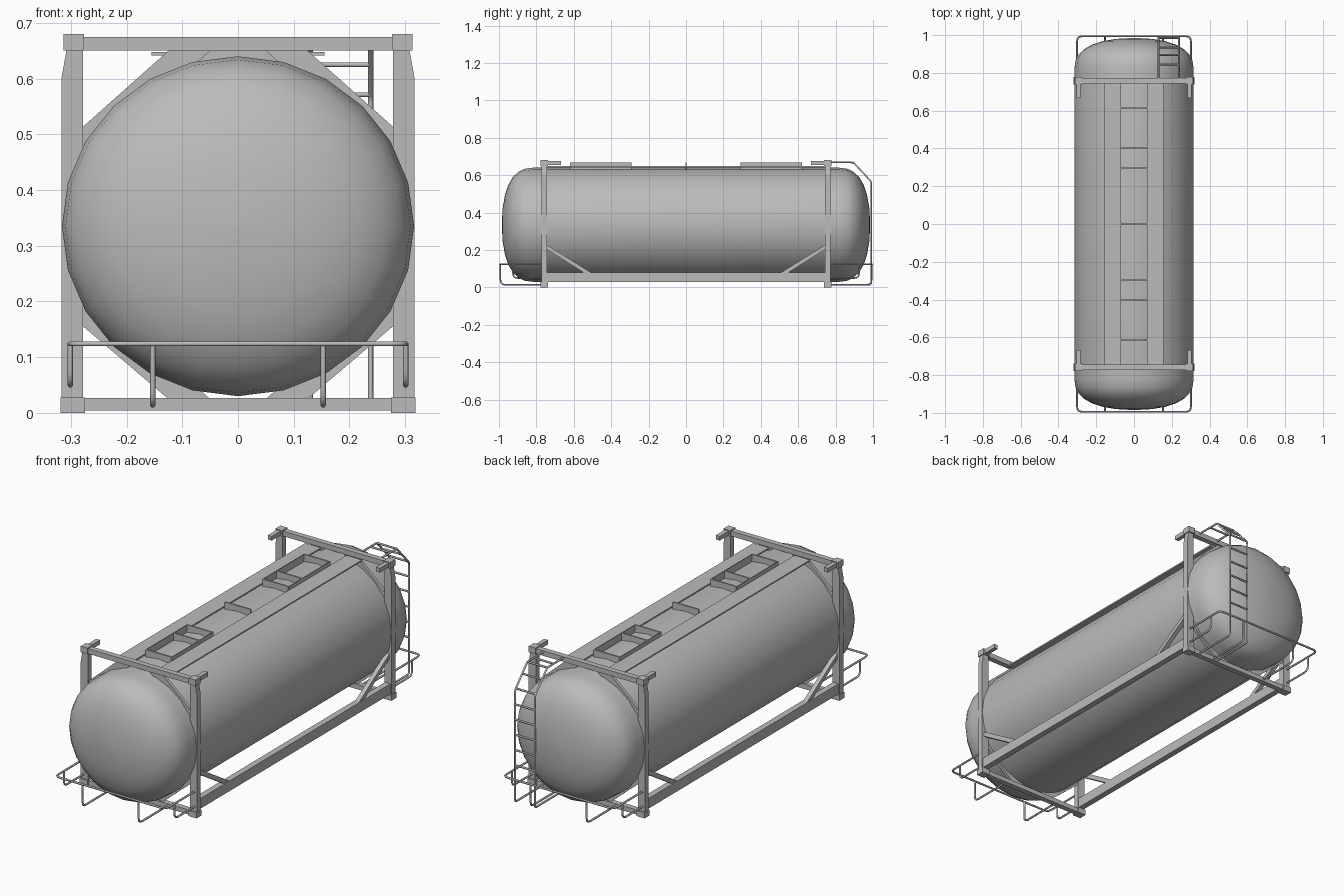
import bpy, math
from mathutils import Vector

if "Cube" in bpy.data.objects:
    bpy.data.objects.remove(bpy.data.objects["Cube"])

grey = bpy.data.materials.new("light grey")
grey.diffuse_color = (0.5, 0.5, 0.5, 1)
grey.use_nodes = True
grey.node_tree.nodes["Principled BSDF"].inputs["Base Color"].default_value = grey.diffuse_color


def mesh(name, verts, faces, smooth=False):
    me = bpy.data.meshes.new(name)
    me.from_pydata(verts, [], faces)
    me.materials.append(grey)
    ob = bpy.data.objects.new(name, me)
    bpy.context.collection.objects.link(ob)
    bpy.ops.object.select_all(action='DESELECT')
    ob.select_set(True)
    bpy.context.view_layer.objects.active = ob
    bpy.ops.object.mode_set(mode='EDIT')
    bpy.ops.mesh.select_all(action='SELECT')
    bpy.ops.mesh.normals_make_consistent(inside=False)
    bpy.ops.object.mode_set(mode='OBJECT')
    if smooth:
        bpy.ops.object.shade_smooth_by_angle(angle=math.radians(40))
    return ob


def prism(name, pts, a, b, axis):
    """Extrude a flat outline from a to b along x or y."""
    n = len(pts)
    at = (lambda p, t: (t, p[0], p[1])) if axis == 'x' else (lambda p, t: (p[0], t, p[1]))
    verts = [at(p, a) for p in pts] + [at(p, b) for p in pts]
    faces = [tuple(range(n)), tuple(range(2 * n - 1, n - 1, -1))]
    faces += [(i, (i + 1) % n, n + (i + 1) % n, n + i) for i in range(n)]
    return mesh(name, verts, faces)


def box(name, x0, x1, y0, y1, z0, z1):
    return prism(name, [(x0, z0), (x1, z0), (x1, z1), (x0, z1)], y0, y1, 'y')


def tube(name, pts, r=0.0048, bend=0.025):
    """Round bar along a path, with rounded corners."""
    pts = [Vector(p) for p in pts]
    path = [pts[0]]
    for a, b, c in zip(pts, pts[1:], pts[2:]):
        p, q = b + (a - b).normalized() * bend, b + (c - b).normalized() * bend
        path += [p.lerp(b, t).lerp(b.lerp(q, t), t) for t in (0, .33, .67, 1)]
    path.append(pts[-1])
    cu = bpy.data.curves.new(name, 'CURVE')
    cu.dimensions = '3D'
    cu.bevel_depth, cu.bevel_resolution, cu.use_fill_caps = r, 1, True
    sp = cu.splines.new('POLY')
    sp.points.add(len(path) - 1)
    for s, p in zip(sp.points, path):
        s.co = (*p, 1)
    cu.materials.append(grey)
    bpy.context.collection.objects.link(bpy.data.objects.new(name, cu))


# tank: 24-sided, slightly oval, domed ends
dome = [(.985, .02), (.98, .3), (.968, .52), (.95, .7), (.925, .84), (.895, .93), (.865, .98), (.82, 1)]
profile = [(-y, s) for y, s in dome] + [(y, s) for y, s in reversed(dome)]
N = 24
verts = [(.316 * s * math.sin(k * math.tau / N), y, .335 + .305 * s * math.cos(k * math.tau / N))
         for y, s in profile for k in range(N)]
faces = [(i * N + k, i * N + (k + 1) % N, (i + 1) * N + (k + 1) % N, (i + 1) * N + k)
         for i in range(len(profile) - 1) for k in range(N)]
faces += [tuple(range(N)), tuple(range(len(verts) - N, len(verts)))]
mesh("tank", verts, faces, True)

for sy in (-1, 1):
    # end frame beams
    box("top_beam", -.29, .29, sy * .772, sy * .745, .65, .675)
    box("bottom_beam", -.29, .29, sy * .772, sy * .745, .004, .027)
    for sx in (-1, 1):
        # corner posts and castings
        post = [(.278, .02), (.317, .02), (.317, .6), (.307, .655), (.278, .655)]
        prism("corner_post", [(sx * x, z) for x, z in post], sy * .772, sy * .743, 'y')
        box("top_casting", sx * .276, sx * .313, sy * .778, sy * .738, .65, .68)
        box("bottom_casting", sx * .275, sx * .319, sy * .778, sy * .738, 0, .028)
        box("top_lug", sx * .284, sx * .305, sy * .74, sy * .668, .655, .676)
        # diagonal gussets meeting the tank
        up = [(.125, .65), (.28, .512), (.28, .44), (.05, .65)]
        low = [(.125, .025), (.28, .157), (.28, .23), (.05, .025)]
        for pts in (up, low):
            prism("gusset", [(sx * x, z) for x, z in pts], sy * .765, sy * .75, 'y')
        # side diagonal brace
        brace = [(.745, .228), (.745, .203), (.545, .078), (.505, .078)]
        prism("side_brace", [(sy * y, z) for y, z in brace], sx * .284, sx * .306, 'x')
        # lower bumper supports
        tube("bumper_leg", [(sx * .153, sy * .992, .125), (sx * .153, sy * .992, .014), (sx * .153, sy * .76, .014)])
        tube("bumper_side_leg", [(sx * .301, sy * .925, .125), (sx * .301, sy * .925, .05), (sx * .301, sy * .76, .05)])
    # wrap-around bumper rail
    tube("bumper_rail", [(-.301, sy * .76, .124), (-.301, sy * .994, .124), (.301, sy * .994, .124), (.301, sy * .76, .124)])
    # raised cross pieces of the walkway
    for y in (.295, .4, .615):
        box("walkway_cross_plate", -.07, .07, sy * (y - .004), sy * (y + .004), .62, .667)
    for sx in (-1, 1):
        box("walkway_kerb", sx * .068, sx * .072, sy * .295, sy * .615, .628, .667)

box("walkway_cross_plate", -.07, .07, -.004, .004, .62, .667)
for sx in (-1, 1):
    # walkway plates and long bottom rails
    box("walkway", sx * .07, sx * .155, -.745, .745, .641, .648)
    box("bottom_rail", sx * .281, sx * .311, -.745, .745, .03, .08)

# rear ladder
side = [(.77, .668), (.895, .668), (.991, .565), (.991, .014), (.77, .014)]
for x in (.13, .238):
    tube("ladder_rail", [(x, y, z) for y, z in side], bend=.012)
rungs = [(.845, .668), (.895, .668), (.935, .625), (.985, .571)] + [(.991, .495 - .075 * i) for i in range(5)]
for y, z in rungs:
    tube("ladder_rung", [(.13, y, z), (.238, y, z)])
